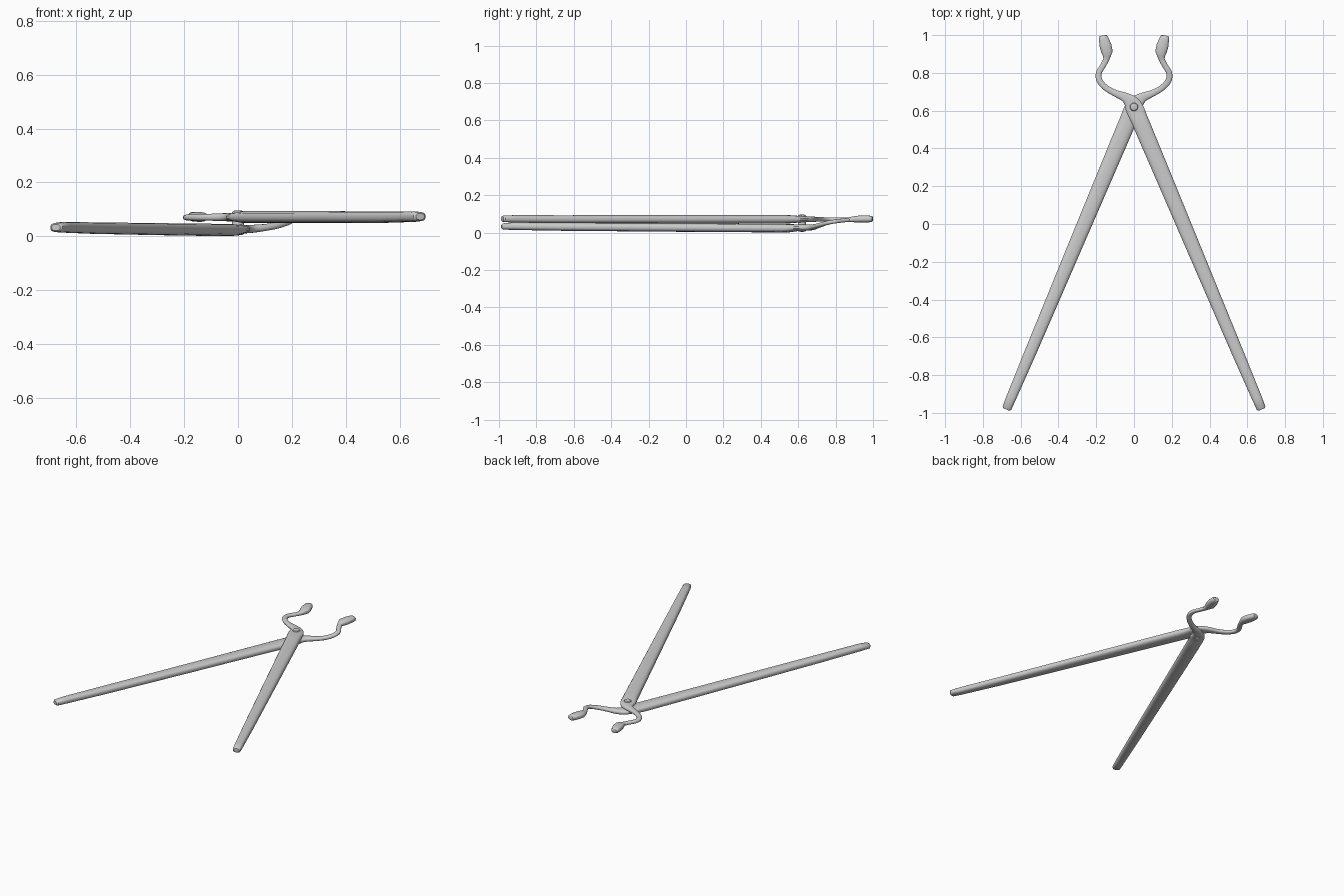
import bpy, bmesh, math
from mathutils import Vector

if "Cube" in bpy.data.objects:
    bpy.data.objects.remove(bpy.data.objects["Cube"])

# Each section: x, y, z, width, height  (arm whose jaw is on +x, handle on -x)
LOWER = dict(
    handle=[(-.676, -.982, .033, .034, .024), (-.673, -.975, .033, .05, .034),
            (-.650, -.92, .034, .054, .040), (-.54, -.66, .031, .064, .043),
            (-.30, -.09, .027, .078, .045), (-.045, .515, .0235, .092, .046)],
    jaw=[(-.03, .55, .0235, .092, .044), (-.003, .612, .027, .096, .034),
         (.016, .645, .027, .078, .032), (.05, .672, .028, .05, .03),
         (.10, .693, .033, .036, .026), (.15, .722, .042, .032, .024),
         (.183, .76, .053, .032, .022), (.186, .80, .060, .031, .021),
         (.163, .84, .065, .030, .021), (.147, .87, .068, .031, .022)],
    tip=[(.144, .888, .071, .042, .030), (.143, .912, .072, .062, .036),
         (.151, .945, .073, .064, .037), (.160, .978, .073, .053, .036),
         (.165, .993, .073, .045, .031), (.166, .998, .073, .032, .020)])


def raised(secs, blend):
    """Lift sections to the upper level; mirror in x happens later."""
    return [(-x, y, blend(y, z), w, h) for x, y, z, w, h in secs]


UPPER = dict(
    handle=raised(LOWER["handle"], lambda y, z: .0735 if y < -.9 else .0715),
    jaw=raised(LOWER["jaw"], lambda y, z: .0715 - .002 * max(0, (y - .65) / .2)),
    tip=raised(LOWER["tip"], lambda y, z: z))


def catmull(pts, n=4):
    p = [Vector(q) for q in pts]
    out = []
    for i in range(len(p) - 1):
        a, b, c, d = p[max(i - 1, 0)], p[i], p[i + 1], p[min(i + 2, len(p) - 1)]
        for k in range(n):
            t = k / n
            out.append(.5 * (2 * b + (c - a) * t + (2 * a - 5 * b + 4 * c - d) * t * t
                             + (3 * b - a - 3 * c + d) * t ** 3))
    return out + [p[-1]]


def finish(name, bm, angle):
    bmesh.ops.recalc_face_normals(bm, faces=bm.faces)
    me = bpy.data.meshes.new(name)
    bm.to_mesh(me)
    bm.free()
    ob = bpy.data.objects.new(name, me)
    bpy.context.collection.objects.link(ob)
    bpy.ops.object.select_all(action='DESELECT')
    ob.select_set(True)
    bpy.context.view_layer.objects.active = ob
    bpy.ops.object.shade_smooth_by_angle(angle=math.radians(angle))
    return ob


def loft(name, parts, sides=16, power=2.6):
    """Sweep a rounded-rectangle section along the arm."""
    secs = [Vector(s) for s in parts["handle"]] + catmull(parts["jaw"]) \
        + [Vector(s) for s in parts["tip"]]
    bm = bmesh.new()
    rings = []
    for i, s in enumerate(secs):
        a, b = secs[max(i - 1, 0)], secs[min(i + 1, len(secs) - 1)]
        tan = Vector((b[0] - a[0], b[1] - a[1])).normalized()
        side = Vector((-tan.y, tan.x, 0))
        ring = []
        for k in range(sides):
            t = 2 * math.pi * (k + .5) / sides
            c, d = math.cos(t), math.sin(t)
            u = math.copysign(abs(c) ** (2 / power), c) * s[3] / 2
            v = math.copysign(abs(d) ** (2 / power), d) * s[4] / 2
            ring.append(bm.verts.new(Vector(s[:3]) + side * u + Vector((0, 0, v))))
        rings.append(ring)
    for r, q in zip(rings, rings[1:]):
        for k in range(sides):
            m = (k + 1) % sides
            bm.faces.new((r[k], r[m], q[m], q[k]))
    bm.faces.new(rings[0])
    bm.faces.new(rings[-1])
    return finish(name, bm, 40)


def revolve(name, profile, center, sides=20):
    bm = bmesh.new()
    vs = [bm.verts.new((r, 0, z)) for r, z in profile]
    edges = [bm.edges.new(e) for e in zip(vs, vs[1:])]
    bmesh.ops.spin(bm, geom=vs + edges, cent=(0, 0, 0), axis=(0, 0, 1),
                   angle=2 * math.pi, steps=sides)
    bmesh.ops.remove_doubles(bm, verts=bm.verts, dist=1e-5)
    ob = finish(name, bm, 40)
    ob.location = center
    return ob


# Two crossing arms
loft("lower_arm", LOWER)
loft("upper_arm", UPPER)

# Pivot rivet with domed heads on both sides
revolve("pivot_rivet", [(0, .004), (.014, .005), (.022, .009), (.022, .089),
                        (.019, .094), (.012, .096), (0, .097)], (0, .62, 0))
